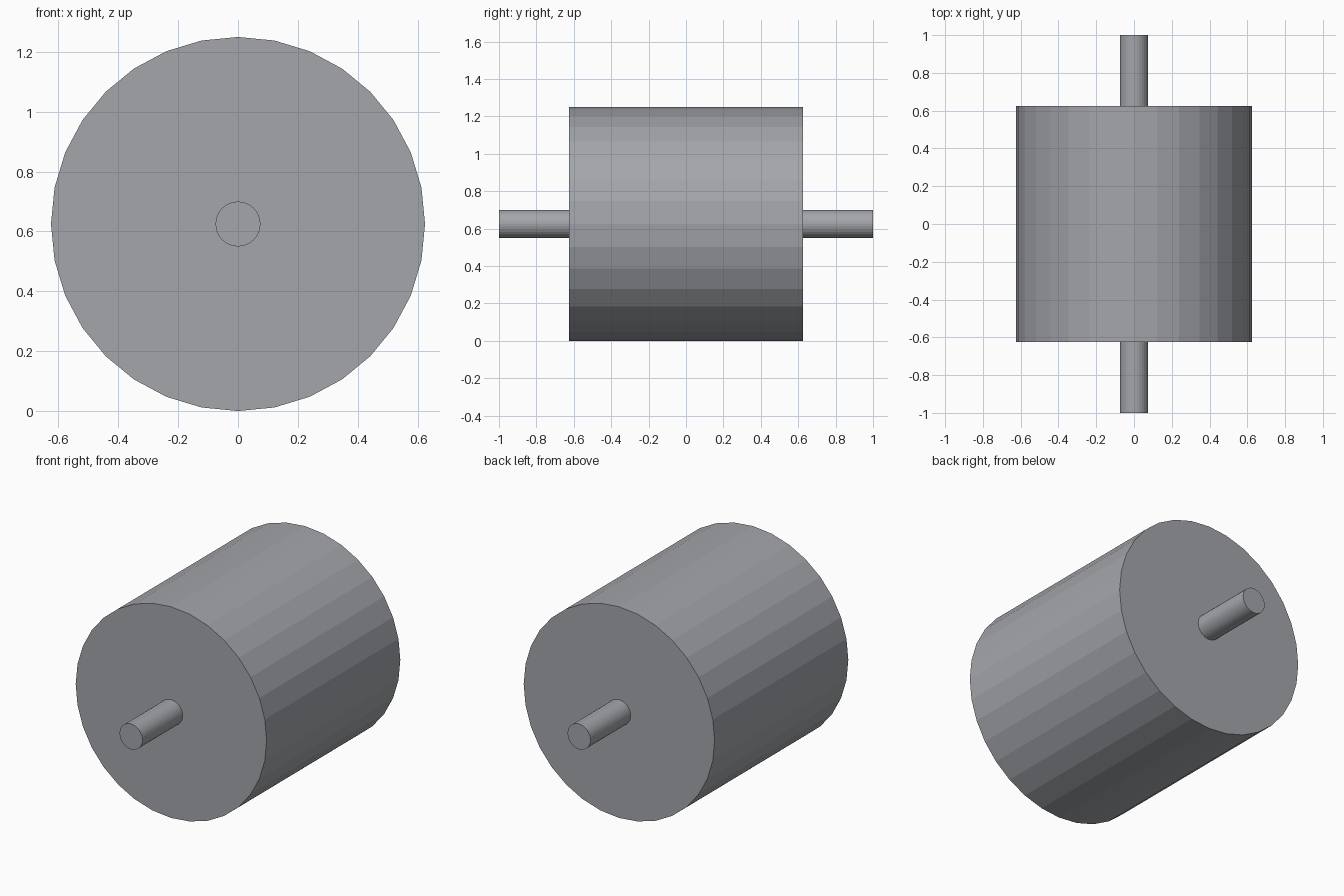
import bpy
import math

if "Cube" in bpy.data.objects:
    bpy.data.objects.remove(bpy.data.objects["Cube"])

RADIUS = 0.625  # drum radius, also the height of the axis

grey = bpy.data.materials.new("cool_grey")
grey.diffuse_color = (0.37, 0.38, 0.405, 1)
grey.use_nodes = True
grey.node_tree.nodes["Principled BSDF"].inputs["Base Color"].default_value = grey.diffuse_color


def cylinder(name, radius, length):
    """Flat-sided cylinder lying along y on the shared axis."""
    bpy.ops.mesh.primitive_cylinder_add(
        vertices=32, radius=radius, depth=length,
        location=(0, 0, RADIUS), rotation=(math.pi / 2, 0, 0))
    part = bpy.context.object
    part.name = name
    part.data.materials.append(grey)


# Wide roller body
cylinder("drum", RADIUS, 1.25)
# Thin shaft sticking out of both ends
cylinder("axle", 0.075, 2.0)
